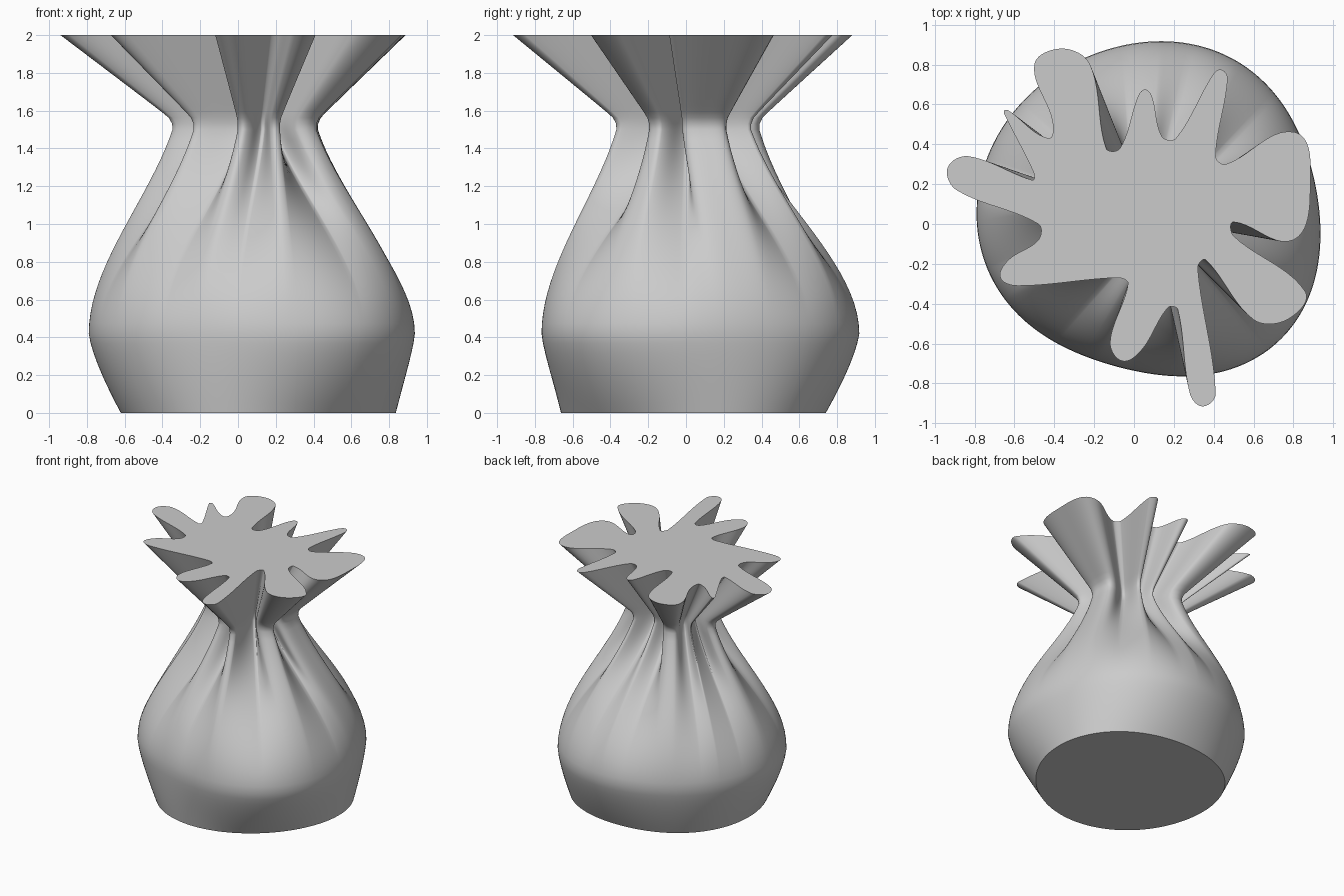
import bpy, bmesh, math
from mathutils import Vector

cube = bpy.data.objects.get("Cube")
if cube:
    bpy.data.objects.remove(cube, do_unlink=True)

# Ruffles of the mouth, counter-clockwise, in hundredths:
# right base, right shoulder, left shoulder, left base
RUFFLES = [
    [(50, 1), (80, -8), (81, 46), (46, 30)],
    [(41, 34), (47, 73), (39, 74), (21, 43)],
    [(14, 44), (9, 64), (2, 64), (-7, 38)],
    [(-14, 38), (-22, 80), (-50, 80), (-41, 52)],
    [(-43, 43), (-63, 57), (-65, 55), (-50, 25)],
    [(-51, 22), (-83, 34), (-89, 17), (-48, 0)],
    [(-48, -8), (-63, -18), (-58, -31), (-8, -27)],
    [(-3, -30), (-12, -59), (4, -63), (17, -42)],
    [(22, -43), (28, -85), (41, -85), (32, -22)],
    [(36, -18), (60, -48), (86, -34), (50, -6)],
]
# Radii of the round sections in eight directions, counter-clockwise from +x
BELLY_RADII = [.86, .866, .845, .83, .86, .827, .82, .93]
BASE_RADII = [.725, .75, .7, .73, .725, .725, .7, .675]
NECK_HEIGHT, BELLY_HEIGHT, NECK_SCALE = 1.5, 0.42, 0.42


def ruffle_points(ruffle):
    """Add a rounded tip between the two shoulders."""
    base_r, right, left, base_l = (Vector(p) / 100 for p in ruffle)
    across = left - right
    outward = Vector((across.y, -across.x)).normalized()
    tip = (right + left) / 2 + outward * min(across.length / 2, 0.08)
    return [base_r, right, tip, left, base_l]


def closed_spline(points, steps=10):
    """Smooth closed curve, tangents limited by the segment length."""
    out, n = [], len(points)
    for i in range(n):
        a, b, c, d = (points[(i + j) % n] for j in (-1, 0, 1, 2))
        length = (c - b).length
        m0 = (c - a).normalized() * length
        m1 = (d - b).normalized() * length
        for k in range(steps):
            t = k / steps
            u = 1 - t
            out.append(b * (u * u * (1 + 2 * t)) + m0 * (t * u * u)
                       + c * (t * t * (3 - 2 * t)) - m1 * (t * t * u))
    return out


def round_section(radii, centre, angles):
    """Lopsided circle whose radius flows smoothly through the given radii."""
    out = []
    for a in angles:
        r = 0
        for i, radius in enumerate(radii):
            d = a - math.tau * i / 8
            waves = 2 * sum(math.cos(k * d) for k in (1, 2, 3))
            r += radius * (1 + waves + math.cos(4 * d)) / 8
        out.append(centre + Vector((math.cos(a), math.sin(a))) * r)
    return out


def gathered(z):
    """Mouth outline drawn in towards the neck, with a rounded turn there."""
    x = (z - 1.55) * 1.29
    k = NECK_SCALE + (x + math.hypot(x, 0.02)) / 2
    return [p * k + Vector((0.085, 0.03)) * (1 - k) for p in mouth]


def blend(a, b, t):
    return [p.lerp(q, t) for p, q in zip(a, b)]


mouth = closed_spline([p for ruffle in RUFFLES for p in ruffle_points(ruffle)])
count = len(mouth)

# The share of the outline length gives each point its direction on the belly
lengths = [(mouth[(i + 1) % count] - p).length for i, p in enumerate(mouth)]
turns = [math.tau * sum(lengths[:i]) / sum(lengths) for i in range(count)]
drift = [math.atan2(p.y, p.x - 0.04) - a for p, a in zip(mouth, turns)]
start = math.atan2(sum(map(math.sin, drift)), sum(map(math.cos, drift)))
angles = [a + start for a in turns]
belly = round_section(BELLY_RADII, Vector((0.07, 0.07)), angles)
base = round_section(BASE_RADII, Vector((0.105, 0.04)), angles)
neck = gathered(NECK_HEIGHT)

# Sections from the mouth down: flare, neck to belly, belly to base
sections = []
for i in range(16):
    z = 2 + (NECK_HEIGHT - 2) * i / 16
    sections.append((z, gathered(z)))
for i in range(20):
    u = i / 20
    z = NECK_HEIGHT + (BELLY_HEIGHT - NECK_HEIGHT) * u
    spread = u * u * (3 - 2 * u) + 0.8 * u * (1 - u) ** 2
    sections.append((z, blend(neck, belly, spread)))
for i in range(9):
    u = i / 8
    sections.append((BELLY_HEIGHT * (1 - u), blend(belly, base, u ** 1.35)))

# Sack body
bm = bmesh.new()
rings = [[bm.verts.new((p.x, p.y, z)) for p in outline] for z, outline in sections]
for upper, lower in zip(rings, rings[1:]):
    for i in range(count):
        j = (i + 1) % count
        bm.faces.new((upper[i], lower[i], lower[j], upper[j]))
bm.faces.new(rings[0])
bm.faces.new(rings[-1][::-1])
bmesh.ops.recalc_face_normals(bm, faces=bm.faces)
mesh = bpy.data.meshes.new("gathered_sack")
bm.to_mesh(mesh)
bm.free()
sack = bpy.data.objects.new("gathered_sack", mesh)
bpy.context.collection.objects.link(sack)

# Plain grey material
grey = bpy.data.materials.new("light_grey")
grey.use_nodes = True
colour = (0.6, 0.6, 0.6, 1)
grey.diffuse_color = colour
for node in grey.node_tree.nodes:
    if node.type == 'BSDF_PRINCIPLED':
        node.inputs["Base Color"].default_value = colour
mesh.materials.append(grey)

# Smooth sides, crisp rims
bpy.ops.object.select_all(action='DESELECT')
sack.select_set(True)
bpy.context.view_layer.objects.active = sack
bpy.ops.object.shade_smooth_by_angle(angle=math.radians(40))
